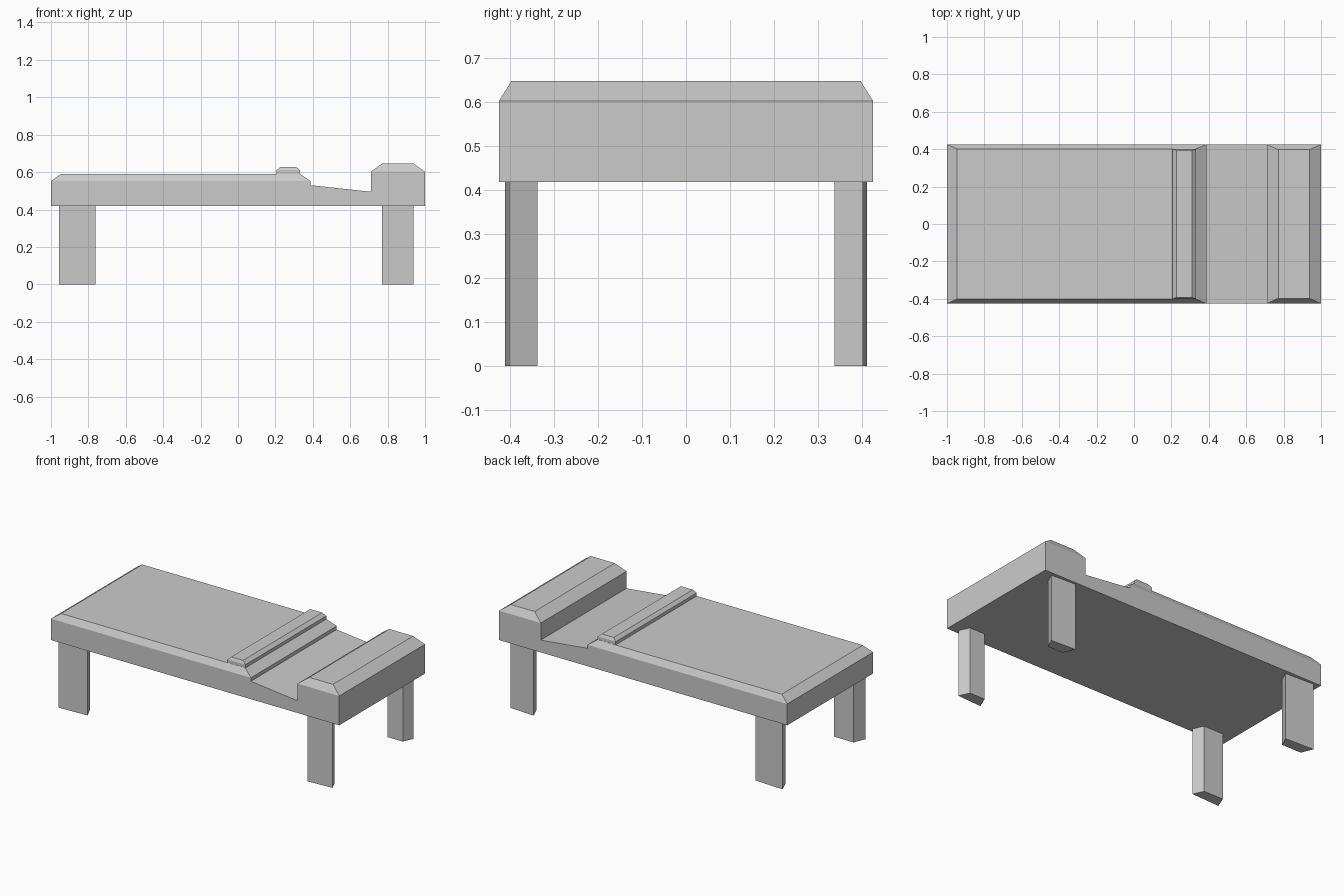
import bpy, bmesh
from mathutils import Vector

if "Cube" in bpy.data.objects:
    bpy.data.objects.remove(bpy.data.objects["Cube"])


def prism(bm, points, vec):
    """Extrude a closed polygon along vec; returns nothing, adds to bm."""
    face = bm.faces.new([bm.verts.new(p) for p in points])
    new = bmesh.ops.extrude_face_region(bm, geom=[face], use_keep_orig=True)
    bmesh.ops.translate(bm, vec=vec,
                        verts=[v for v in new["geom"] if isinstance(v, bmesh.types.BMVert)])


def hip_top(bm, face, x0, x1, y, z):
    """Raise a rectangular face into a smaller bevelled top."""
    c = face.calc_center_median()
    top = bmesh.ops.extrude_discrete_faces(bm, faces=[face])["faces"][0]
    for v in top.verts:
        v.co = Vector((x0 if v.co.x < c.x else x1, y if v.co.y > 0 else -y, z))


def top_face(bm, x, z):
    """Find the flat face at height z whose centre lies near x."""
    return min((f for f in bm.faces if max(abs(v.co.z - z) for v in f.verts) < 1e-4),
               key=lambda f: abs(f.calc_center_median().x - x))


def remove_face(bm, z):
    bmesh.ops.delete(bm, geom=[top_face(bm, 0, z)], context='FACES_ONLY')


def finish(bm, name):
    bmesh.ops.recalc_face_normals(bm, faces=bm.faces)
    mesh = bpy.data.meshes.new(name)
    bm.to_mesh(mesh)
    bm.free()
    obj = bpy.data.objects.new(name, mesh)
    bpy.context.collection.objects.link(obj)


# bed body: side profile with a sloping gap, mattress and pillow tops bevelled
W = 0.425
profile = [(-1, .418), (1, .418), (1, .602), (.71, .602), (.71, .495),
           (.387, .53), (.387, .552), (-1, .552)]
bm = bmesh.new()
prism(bm, [(x, -W, z) for x, z in profile], (0, 2 * W, 0))
hip_top(bm, top_face(bm, -.3, .552), -.946, .332, .402, .59)
hip_top(bm, top_face(bm, .85, .602), .772, .937, .397, .647)
finish(bm, "bed_body")

# folded blanket edge across the mattress
bm = bmesh.new()
prism(bm, [(x, y, .59) for x, y in ((.207, -.401), (.332, -.401), (.332, .401), (.207, .401))],
      (0, 0, .02))
hip_top(bm, top_face(bm, .27, .61), .227, .31, .392, .628)
remove_face(bm, .59)
finish(bm, "blanket_fold")

# tapered-section legs, wide face outwards
for end, x0, x1 in (("foot", -.957, -.762), ("head", .77, .937)):
    for side, s in (("front", -1), ("back", 1)):
        bm = bmesh.new()
        plan = ((x0, .411), (x1, .402), (x1 - .03, .337), (x0 + .03, .337))
        prism(bm, [(x, s * y, 0) for x, y in plan], (0, 0, .418))
        remove_face(bm, .418)
        finish(bm, f"{side}_{end}_leg")
